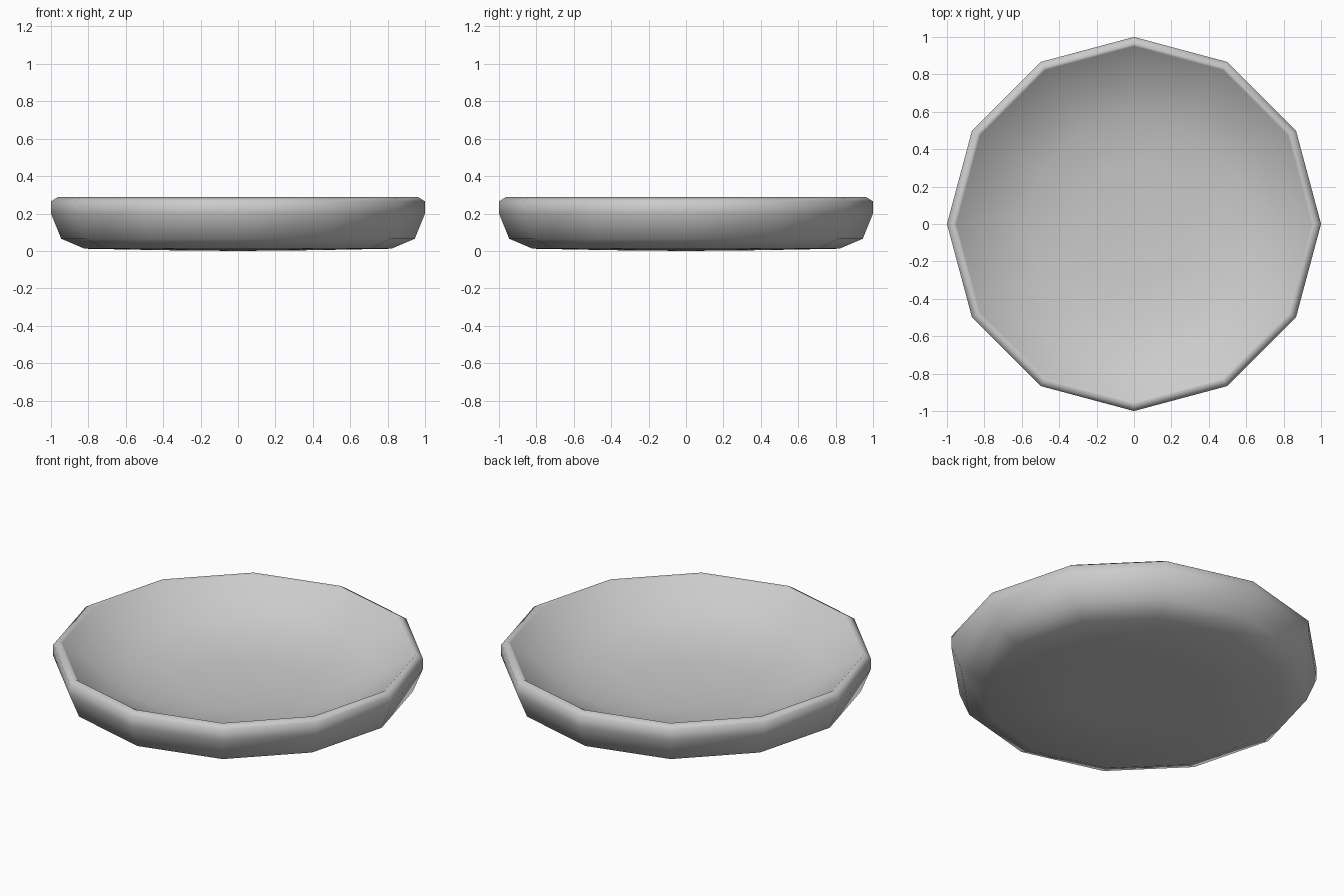
import bpy, bmesh, math

if "Cube" in bpy.data.objects:
    bpy.data.objects.remove(bpy.data.objects["Cube"])

SIDES = 12

# Dish profile (radius, height): underside, outer wall, rim, inner bowl
profile = [
    (0.40, 0.004), (0.82, 0.012), (0.945, 0.065), (1.0, 0.20), (1.0, 0.265),
    (0.963, 0.288), (0.95, 0.277), (0.78, 0.165), (0.58, 0.095), (0.33, 0.065),
]

bm = bmesh.new()


def ring(r, z):
    return [bm.verts.new((r * math.cos(2 * math.pi * i / SIDES),
                          r * math.sin(2 * math.pi * i / SIDES), z))
            for i in range(SIDES)]


# Revolve the profile and close both centres
rings = [ring(r, z) for r, z in profile]
for a, b in zip(rings, rings[1:]):
    for i in range(SIDES):
        j = (i + 1) % SIDES
        bm.faces.new((a[i], a[j], b[j], b[i]))
for loop, z in ((rings[0], 0.0), (rings[-1], 0.055)):
    centre = bm.verts.new((0, 0, z))
    for i in range(SIDES):
        bm.faces.new((centre, loop[i], loop[(i + 1) % SIDES]))
bmesh.ops.recalc_face_normals(bm, faces=bm.faces)

mesh = bpy.data.meshes.new("dish")
bm.to_mesh(mesh)
bm.free()
dish = bpy.data.objects.new("dish", mesh)
bpy.context.collection.objects.link(dish)

# Grey material, slightly darker than default
grey = bpy.data.materials.new("grey")
grey.diffuse_color = (0.55, 0.55, 0.55, 1)
grey.use_nodes = True
grey.node_tree.nodes["Principled BSDF"].inputs["Base Color"].default_value = grey.diffuse_color
mesh.materials.append(grey)

# Smooth shading, keeping sharp edges crisp
bpy.context.view_layer.objects.active = dish
dish.select_set(True)
bpy.ops.object.shade_smooth_by_angle(angle=math.radians(80))
